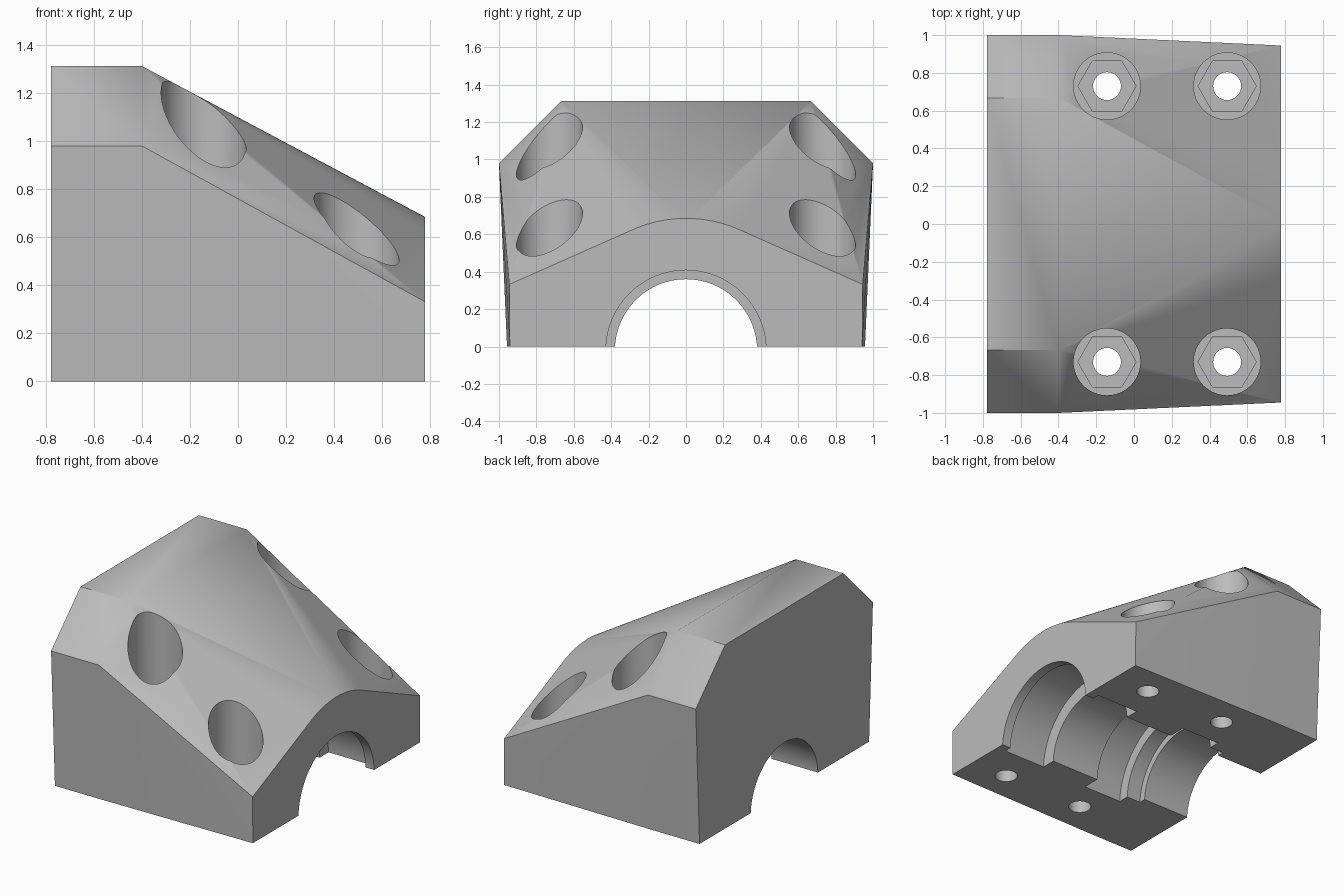
import bpy
import bmesh
from math import sin, cos, pi, radians
from mathutils import Matrix, Vector

cube = bpy.data.objects.get("Cube")
if cube:
    bpy.data.objects.remove(cube, do_unlink=True)

grey = bpy.data.materials.new("plain_grey")
grey.use_nodes = True
colour = (0.5, 0.5, 0.5, 1)
grey.diffuse_color = colour
grey.node_tree.nodes["Principled BSDF"].inputs["Base Color"].default_value = colour

BACK, RIDGE, FRONT = -0.777, -0.4, 0.777   # stations along x
AXIS_Z = -0.02                             # height of the shaft axis


def make_object(name, bm):
    bmesh.ops.recalc_face_normals(bm, faces=bm.faces)
    mesh = bpy.data.meshes.new(name)
    bm.to_mesh(mesh)
    bm.free()
    mesh.materials.append(grey)
    obj = bpy.data.objects.new(name, mesh)
    bpy.context.collection.objects.link(obj)
    return obj


def turned_solid(name, profile, sides, matrix):
    """Closed solid turned around local z from (height, radius) pairs."""
    bm = bmesh.new()
    rings = []
    for h, r in profile:
        rings.append([bm.verts.new(matrix @ Vector((r * cos(2 * pi * i / sides),
                                                    r * sin(2 * pi * i / sides), h)))
                      for i in range(sides)])
    for a, b in zip(rings, rings[1:]):
        for i in range(sides):
            j = (i + 1) % sides
            bm.faces.new((a[i], a[j], b[j], b[i]))
    bm.faces.new(rings[0])
    bm.faces.new(rings[-1])
    return make_object(name, bm)


def cut(target, cutter):
    cutter.hide_render = True
    mod = target.modifiers.new("cut", 'BOOLEAN')
    mod.operation = 'DIFFERENCE'
    mod.solver = 'EXACT'
    mod.object = cutter
    bpy.context.view_layer.objects.active = target
    bpy.ops.object.modifier_apply(modifier=mod.name)
    bpy.data.objects.remove(cutter, do_unlink=True)


# Block: chamfered rear sections blended into the rounded front section
points = []
for side in (-1, 1):
    for x in (BACK, RIDGE):
        points += [(x, side * 0.957, 0), (x, side, 0.98), (x, side * 0.668, 1.312)]
    points += [(FRONT, side * 0.942, 0), (FRONT, side * 0.945, 0.332)]
steps = 24
for i in range(steps + 1):
    a = radians(-24 + 48 * i / steps)
    points.append((FRONT, 0.705 * sin(a), AXIS_Z + 0.705 * cos(a)))

bm = bmesh.new()
for p in points:
    bm.verts.new(p)
hull = bmesh.ops.convex_hull(bm, input=bm.verts)
loose = [v for v in bm.verts if not v.link_faces]
bmesh.ops.delete(bm, geom=loose, context='VERTS')
bmesh.ops.dissolve_limit(bm, angle_limit=radians(0.1), verts=bm.verts, edges=bm.edges)
block = make_object("bearing_block", bm)

# Stepped shaft bore with two ring seats
bore_profile = [(-0.9, 0.38), (-0.41, 0.38), (-0.41, 0.428), (-0.3, 0.428),
                (-0.3, 0.505), (0.0, 0.505), (0.0, 0.38), (0.38, 0.38),
                (0.38, 0.48), (0.71, 0.48), (0.71, 0.428), (0.9, 0.428)]
along_x = Matrix.Translation((0, 0, AXIS_Z)) @ Matrix.Rotation(pi / 2, 4, 'Y')
cut(block, turned_solid("bore_cutter", bore_profile, 64, along_x))

# Bolt holes: counterbore, hexagonal nut pocket and clearance hole
for x in (-0.143, 0.493):
    for y in (-0.73, 0.73):
        place = Matrix.Translation((x, y, 0))
        for bottom, radius, sides in ((0.25, 0.177, 48), (0.15, 0.154, 6), (-0.1, 0.074, 32)):
            profile = [(bottom, radius), (1.6, radius)]
            cut(block, turned_solid("bolt_cutter", profile, sides, place))

# Smooth shading with crisp machined edges
bpy.ops.object.select_all(action='DESELECT')
block.select_set(True)
bpy.context.view_layer.objects.active = block
bpy.ops.object.shade_smooth_by_angle(angle=radians(30))
